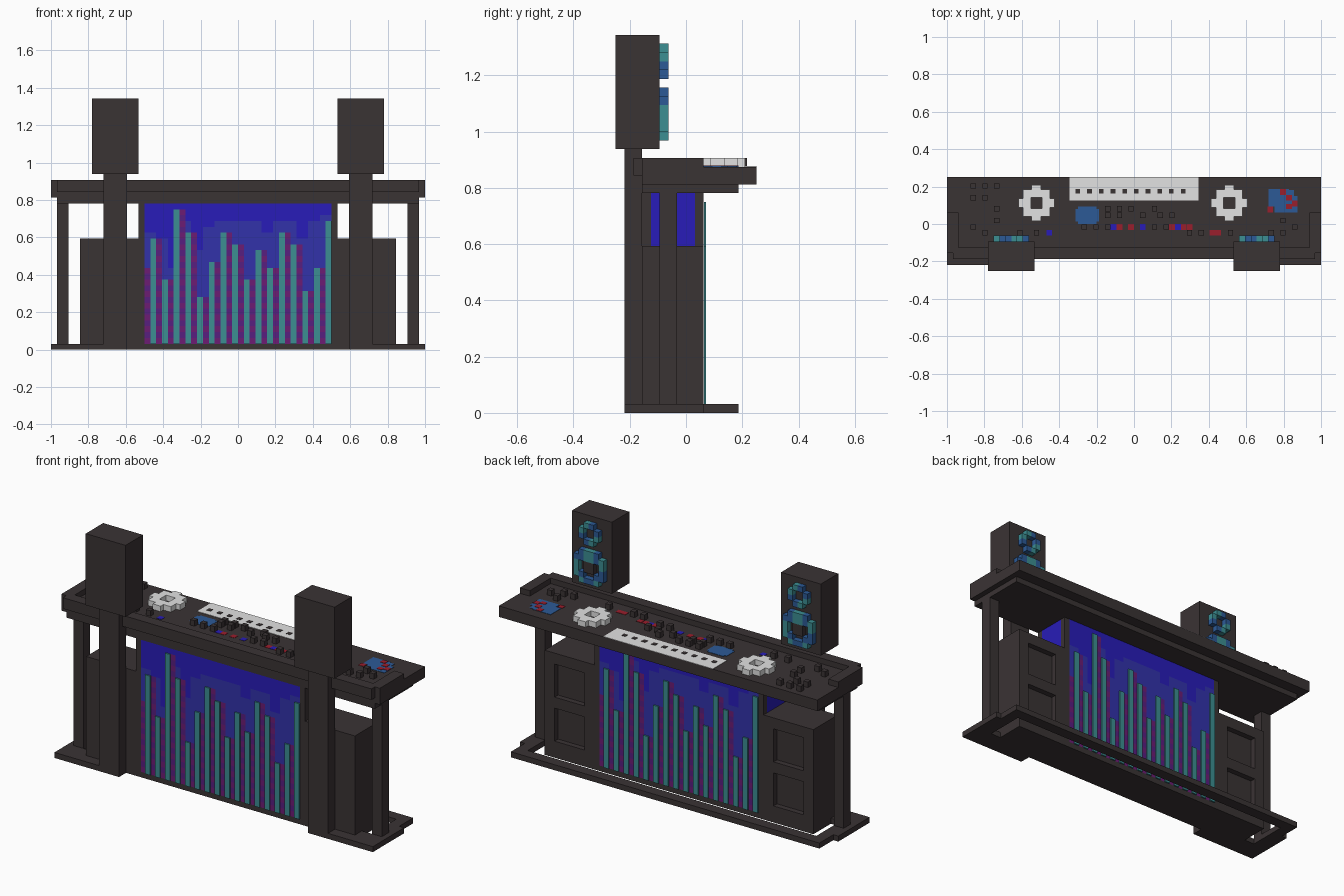
import bpy, bmesh

if "Cube" in bpy.data.objects:
    bpy.data.objects.remove(bpy.data.objects["Cube"])

U = 1 / 32  # grid cell size


def linear(c):
    c /= 255
    return c / 12.92 if c <= 0.04045 else ((c + 0.055) / 1.055) ** 2.4


def material(name, r, g, b):
    m = bpy.data.materials.new(name)
    m.diffuse_color = (linear(r), linear(g), linear(b), 1)
    m.use_nodes = True
    m.node_tree.nodes["Principled BSDF"].inputs["Base Color"].default_value = m.diffuse_color
    return m


MATS = [material("charcoal", 58, 51, 52), material("off_white", 226, 226, 226),
        material("teal", 60, 142, 146), material("indigo", 40, 28, 184),
        material("dusk_blue", 50, 50, 170), material("magenta", 108, 28, 116),
        material("purple", 88, 30, 128), material("steel_blue", 44, 90, 150),
        material("red", 154, 30, 44)]
DARK, WHITE, TEAL, INDIGO, DUSK, MAGENTA, PURPLE, BLUE, RED = range(9)


def finish(name, bm, used):
    me = bpy.data.meshes.new(name)
    bm.to_mesh(me)
    bm.free()
    for c in used:
        me.materials.append(MATS[c])
    bpy.context.collection.objects.link(bpy.data.objects.new(name, me))


def part(name, boxes):
    """boxes: (x0, x1, y0, y1, z0, z1, colour) in grid cells"""
    bm = bmesh.new()
    used = []
    for x0, x1, y0, y1, z0, z1, col in boxes:
        if col not in used:
            used.append(col)
        old = set(bm.faces)
        verts = bmesh.ops.create_cube(bm, size=1)["verts"]
        for v in verts:
            v.co.x = (x0 + x1) / 2 + v.co.x * (x1 - x0)
            v.co.y = (y0 + y1) / 2 + v.co.y * (y1 - y0)
            v.co.z = (z0 + z1) / 2 + v.co.z * (z1 - z0)
            v.co *= U
        for f in {f for v in verts for f in v.link_faces} - old:
            f.material_index = used.index(col)
    finish(name, bm, used)


def mirrored(name, boxes):
    part("right_" + name, boxes)
    part("left_" + name, [(-b[1], -b[0]) + tuple(b[2:]) for b in boxes])


# table top, tray below it and raised rim with notched corners
part("table_top", [(-32, 32, -5, 8, 26, 28, DARK)])
part("under_tray", [(-31, 31, -5, 6, 25, 26, DARK)])
part("front_rim", [(-31, 31, -6, -4, 27, 29, DARK)])
mirrored("side_rim", [(31, 32, -5, 2, 28, 29, DARK), (30, 31, -4, 2, 28, 29, DARK)])

# floor frame with a gap behind the cabinets and feet beside the posts
part("floor_plate", [(-27, 27, -5, 2, 0, 1, DARK)])
part("rear_floor_bar", [(-29, 29, 4, 6, 0, 1, DARK)])
mirrored("side_floor_bar", [(29, 31, 2, 6, 0, 1, DARK), (29, 32, -5, 2, 0, 1, DARK),
                            (19, 32, -7, -5, 0, 1, DARK), (27, 29, -5, -3, 0, 1, DARK)])
mirrored("leg", [(29, 31, -3, -1, 1, 25, DARK)])

# cabinets with two recessed panels at the back
mirrored("cabinet", [(17, 27, -5, 1, 1, 19, DARK), (17, 19, 1, 2, 1, 19, DARK),
                     (25, 27, 1, 2, 1, 19, DARK), (19, 25, 1, 2, 1, 3, DARK),
                     (19, 25, 1, 2, 9, 11, DARK), (19, 25, 1, 2, 17, 19, DARK)])

# speakers on posts
mirrored("speaker_post", [(19, 23, -7, -5, 1, 30, DARK)])
mirrored("speaker_box", [(17, 25, -8, -3, 30, 43, DARK)])

# two-colour rings of cells, T teal, B blue, D dark, dot empty
WOOFER = [".BTTB.", "TBTTBB", "T.DD.T", "B.DD.T", "BB..BT", ".TBBT."]
TWEETER = [".BT.", "B..T", "T..B", ".TB."]
CODES = {"T": TEAL, "B": BLUE, "D": DARK}


def ring(name, rows, cx, top):
    cells = [(cx + i, cx + i + 1, -3, -2, top - k - 1, top - k, CODES[c])
             for k, row in enumerate(rows) for i, c in enumerate(row) if c != "."]
    part(name, cells)


for side, cx in (("left", -21), ("right", 21)):
    ring(side + "_woofer", WOOFER, cx - 3, 37)
    ring(side + "_tweeter", TWEETER, cx - 2, 42)

# screen body: indigo core between two dark sheets
part("screen_core", [(-17, 17, -4, 1, 1, 25, INDIGO)])
part("screen_sheets", [(-17, 17, -5, -4, 1, 25, DARK), (-17, 17, 1, 2, 1, 25, DARK)])

# level display on both sides: bars, striped gaps and a dripping backdrop
BARS = [19, 12, 24, 20, 9, 15, 20, 18, 12, 17, 14, 20, 18, 10, 14, 22]
DRIPS = [20, 19, 14, 22, 17, 21, 22, 22, 22, 22, 20, 22, 22, 19, 22, 23]


def display_colour(i, k):
    n = i // 2
    top = BARS[n - 1] if n else 14
    if i % 2 == 0 and k < top:
        return MAGENTA if k % 2 else PURPLE
    return DUSK if k < DRIPS[n] else INDIGO


def display(name, y, s):
    used = [MAGENTA, PURPLE, DUSK, INDIGO]
    bm = bmesh.new()
    grid = [[bm.verts.new((s * (i - 16) * U, y * U, k * U)) for k in range(1, 26)]
            for i in range(33)]
    for i in range(32):
        for k in range(24):
            f = bm.faces.new((grid[i][k], grid[i + 1][k], grid[i + 1][k + 1], grid[i][k + 1]))
            f.material_index = used.index(display_colour(i, k + 1))
    finish(name, bm, used)
    # slightly raised bars
    bars = []
    for n, h in enumerate(BARS):
        x0, x1 = sorted((s * (2 * n - 15), s * (2 * n - 14)))
        y0, y1 = sorted((y, y - s * 0.24))
        bars.append((x0, x1, y0, y1, 1, h, TEAL))
    part(name + "_bars", bars)


display("front_display", -5.04, 1)
display("rear_display", 2.04, -1)

# turntables: toothed discs with a hole
for name, cx in (("left_turntable", -16.7), ("right_turntable", 16.3)):
    cy, h, r, t = 3.6, 0.95, 2.3, 3.1
    disc = []
    for s in (-1, 1):
        lo, hi = sorted((s * h, s * r))
        disc.append((cx - r, cx + r, cy + lo, cy + hi, 28, 29, WHITE))
        disc.append((cx + lo, cx + hi, cy - h, cy + h, 28, 29, WHITE))
        lo, hi = sorted((s * r, s * t))
        disc.append((cx - 0.8, cx + 0.8, cy + lo, cy + hi, 28, 29, WHITE))
        disc.append((cx + lo, cx + hi, cy - 0.8, cy + 0.8, 28, 29, WHITE))
    part(name, disc)


def plates(name, rects, z=28, t=0.06):
    part(name, [(x0, x1, y0, y1, z, z + t, c) for x0, x1, y0, y1, c in rects])


# painted key strip with a row of dark dots
plates("key_strip", [(-11, 11, 4, 8, WHITE)])
plates("key_dots", [(-10 + 2 * i, -9.2 + 2 * i, 5.2, 6, DARK) for i in range(10)], 28.06)

# painted pads
plates("square_pad", [(-10, -6, 0.4, 2.6, BLUE), (-9.6, -6.4, 0, 3, BLUE)])
plates("splash_pad", [(23, 26.5, 3, 6, BLUE), (24, 28, 2, 4.8, BLUE), (26.5, 27.4, 4.8, 5.8, BLUE)])
plates("splash_spots", [(22.8, 23.8, 2, 3, RED), (25, 26, 5, 6, RED), (26, 27, 4, 5, RED),
                        (27, 28, 3, 4, RED), (26, 27, 2.6, 3.4, RED)], 28.06)

# knobs, keyed by row
ROWS = {6.5: (-27.5, -25.5, -23.5), 4.5: (-27.5, -25.5), 2.6: (-23.5, -4.5, -2.5, -0.5, 3.5),
        1.5: (-4.5, -2.5, 1.5, 4.5, 6.5), 0.6: (-23.5, 25.5),
        -0.5: (-27.5, -8.5, -6.5, -4.5, 3.5, 5.5, 27.5),
        -1.5: (-25.5, -19.5, -16.7, 9.5, 11.5, 16.5, 23.5, 25.5)}
part("knobs", [(x - 0.45, x + 0.45, y - 0.45, y + 0.45, 28, 29, DARK)
               for y, xs in ROWS.items() for x in xs])

# small painted lights
plates("small_lights", [(x - 0.5, x + 0.5, y - 0.5, y + 0.5, c) for x, y, c in (
    (-3.5, -0.5, INDIGO), (-2.5, -0.5, RED), (-0.5, -0.5, RED), (1.5, -0.5, INDIGO),
    (6.5, -0.5, RED), (7.5, -0.5, INDIGO), (8.4, -0.5, RED), (9.5, -0.5, RED),
    (13.4, -1.5, RED), (14.4, -1.5, RED), (-14.5, -1.5, INDIGO))])
